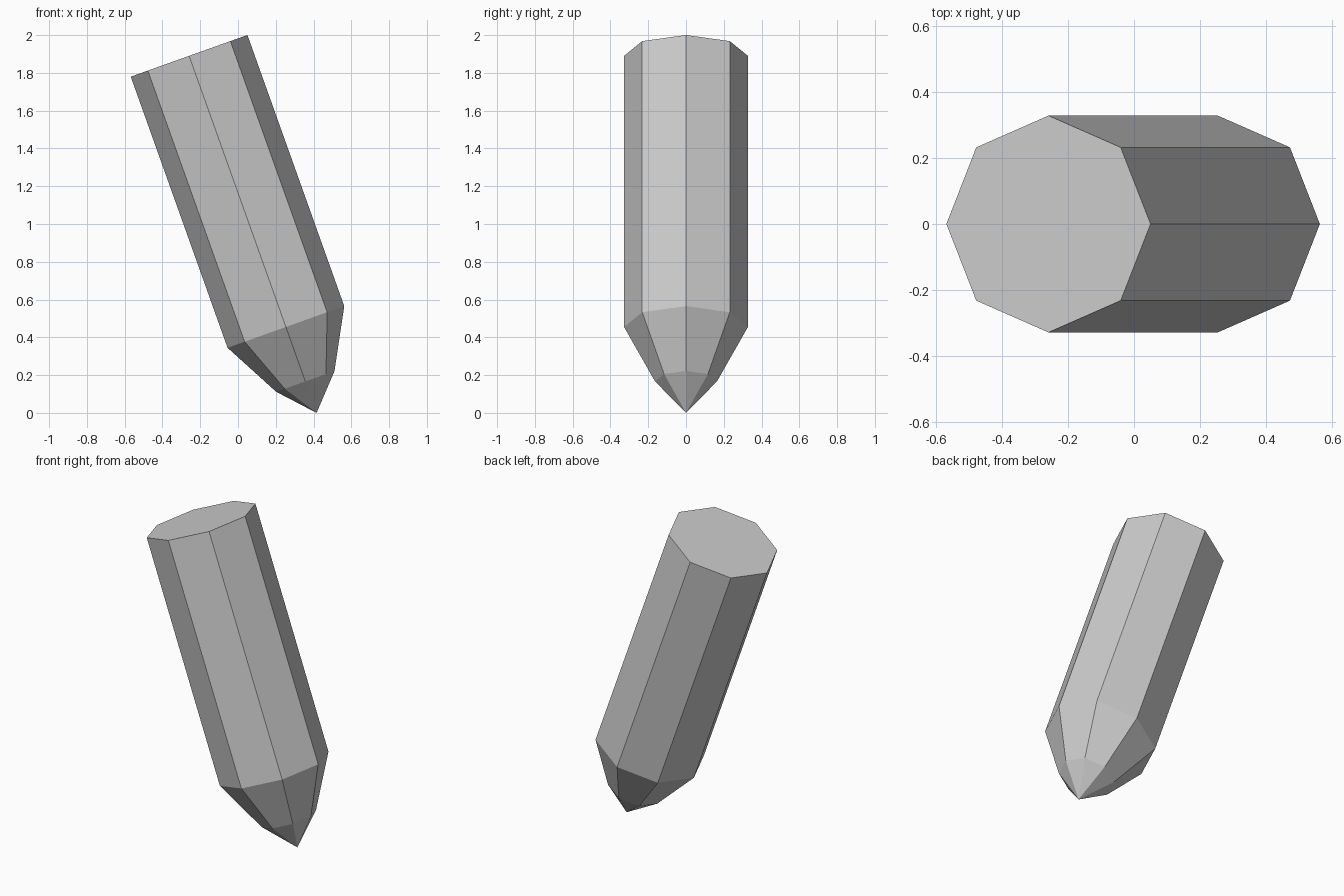
import bpy, bmesh, math
from mathutils import Matrix

if "Cube" in bpy.data.objects:
    bpy.data.objects.remove(bpy.data.objects["Cube"])

SIDES = 8
TILT = math.radians(-19.65)
# (radius, distance along the axis from the tip)
RINGS = [(0.164, 0.177), (0.328, 0.483), (0.328, 2.007)]

bm = bmesh.new()

# Pointed tip and octagonal rings along the shaft
tip = bm.verts.new((0, 0, 0))
rings = []
for r, h in RINGS:
    rings.append([bm.verts.new((r * math.cos(2 * math.pi * i / SIDES),
                                r * math.sin(2 * math.pi * i / SIDES), h))
                  for i in range(SIDES)])

for i in range(SIDES):
    j = (i + 1) % SIDES
    bm.faces.new((tip, rings[0][j], rings[0][i]))
    for low, high in zip(rings, rings[1:]):
        bm.faces.new((low[i], low[j], high[j], high[i]))

# Flat end cap
bm.faces.new(rings[-1])
bmesh.ops.recalc_face_normals(bm, faces=bm.faces)

# Lean the shaft, with its tip resting on the floor
bm.transform(Matrix.Translation((0.416, 0, 0)) @ Matrix.Rotation(TILT, 4, 'Y'))

mesh = bpy.data.meshes.new("pointed_shaft")
bm.to_mesh(mesh)
bm.free()
bpy.context.collection.objects.link(bpy.data.objects.new("pointed_shaft", mesh))
